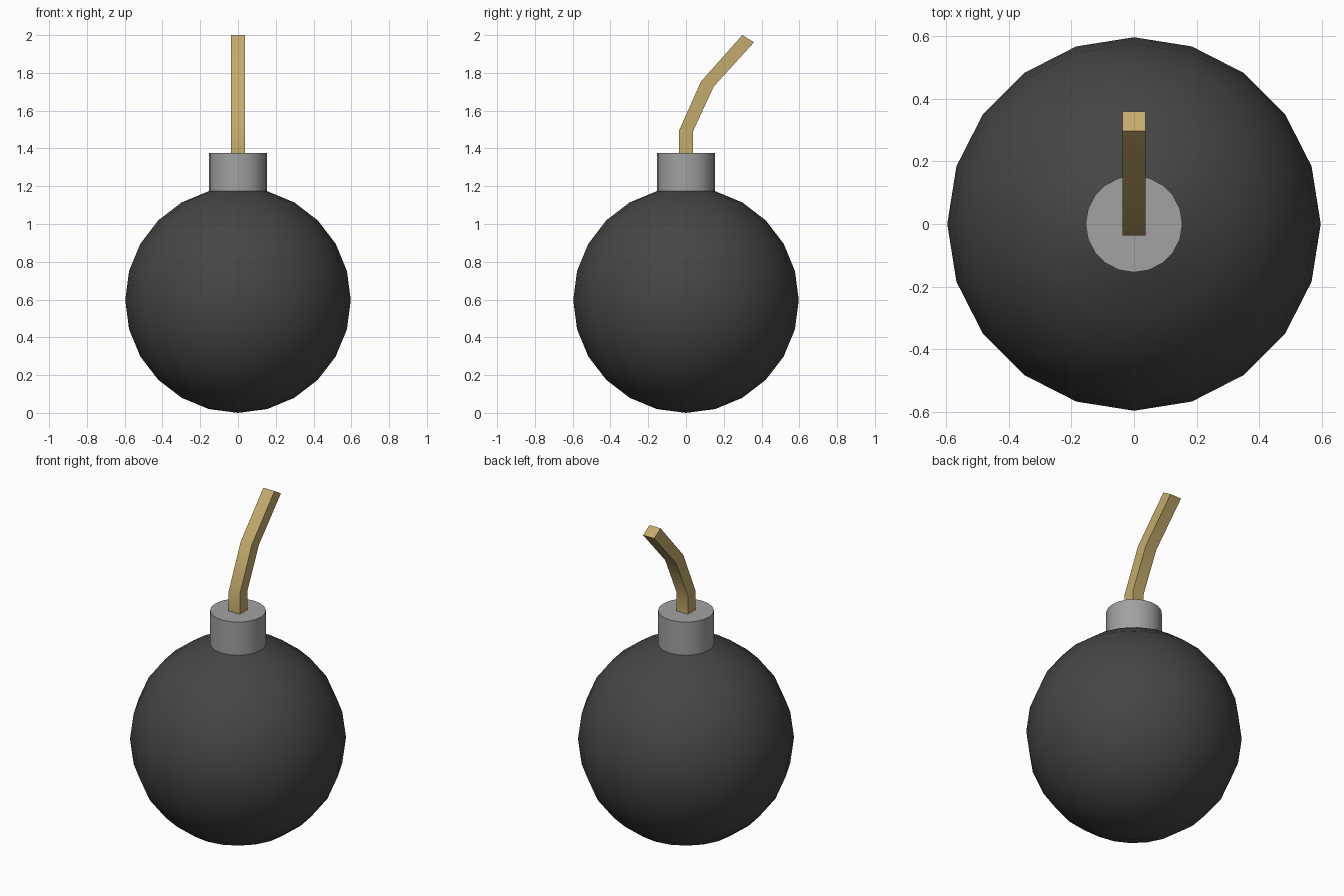
import bpy, bmesh, math

if "Cube" in bpy.data.objects:
    bpy.data.objects.remove(bpy.data.objects["Cube"])

R, SIDES, RINGS = 0.597, 20, 12
STEP = math.pi / RINGS


def material(name, rgb):
    m = bpy.data.materials.new(name)
    m.diffuse_color = (*rgb, 1)
    m.use_nodes = True
    m.node_tree.nodes["Principled BSDF"].inputs["Base Color"].default_value = m.diffuse_color
    return m


def finish(bm, name, mat):
    bmesh.ops.recalc_face_normals(bm, faces=bm.faces)
    me = bpy.data.meshes.new(name)
    bm.to_mesh(me)
    bm.free()
    ob = bpy.data.objects.new(name, me)
    bpy.context.collection.objects.link(ob)
    me.materials.append(mat)
    bpy.ops.object.select_all(action='DESELECT')
    ob.select_set(True)
    bpy.context.view_layer.objects.active = ob
    bpy.ops.object.shade_smooth_by_angle(angle=math.radians(30))
    return ob


# Round body, with the top pole opened where the neck sits
bm = bmesh.new()
bmesh.ops.create_uvsphere(bm, u_segments=SIDES, v_segments=RINGS, radius=R)
bmesh.ops.translate(bm, verts=bm.verts, vec=(0, 0, R))
pole = max(bm.verts, key=lambda v: v.co.z)
bmesh.ops.delete(bm, geom=[pole], context='VERTS')
finish(bm, "body", material("dark_shell", (0.06, 0.06, 0.06)))

# Neck: continues the body's top ring straight up
neck_r = R * math.sin(STEP)
z0, z1 = R + R * math.cos(STEP), 1.376
bm = bmesh.new()
ring = bmesh.ops.create_circle(bm, segments=SIDES, radius=neck_r)["verts"]
bmesh.ops.translate(bm, verts=ring, vec=(0, 0, z0))
ext = bmesh.ops.extrude_edge_only(bm, edges=bm.edges[:])["geom"]
top = [g for g in ext if isinstance(g, bmesh.types.BMVert)]
bmesh.ops.translate(bm, verts=top, vec=(0, 0, z1 - z0))
top_edges = [g for g in ext if isinstance(g, bmesh.types.BMEdge)]
bmesh.ops.contextual_create(bm, geom=top_edges)
finish(bm, "neck", material("grey_metal", (0.36, 0.36, 0.36)))

# Fuse: square cord bending backwards; each section is (y, z) front and back
W = 0.0375
sections = [((-0.036, z1), (0.036, z1)),
            ((-0.036, 1.496), (0.036, 1.488)),
            ((0.079, 1.754), (0.147, 1.728)),
            ((0.298, 2.0), (0.36, 1.962))]
bm = bmesh.new()
loops = [[bm.verts.new(p) for p in ((-W, *a), (W, *a), (W, *b), (-W, *b))]
         for a, b in sections]
for lo, hi in zip(loops, loops[1:]):
    for i in range(4):
        j = (i + 1) % 4
        bm.faces.new((lo[i], lo[j], hi[j], hi[i]))
bm.faces.new(loops[0])
bm.faces.new(loops[-1])
finish(bm, "fuse", material("cord", (0.55, 0.41, 0.15)))
